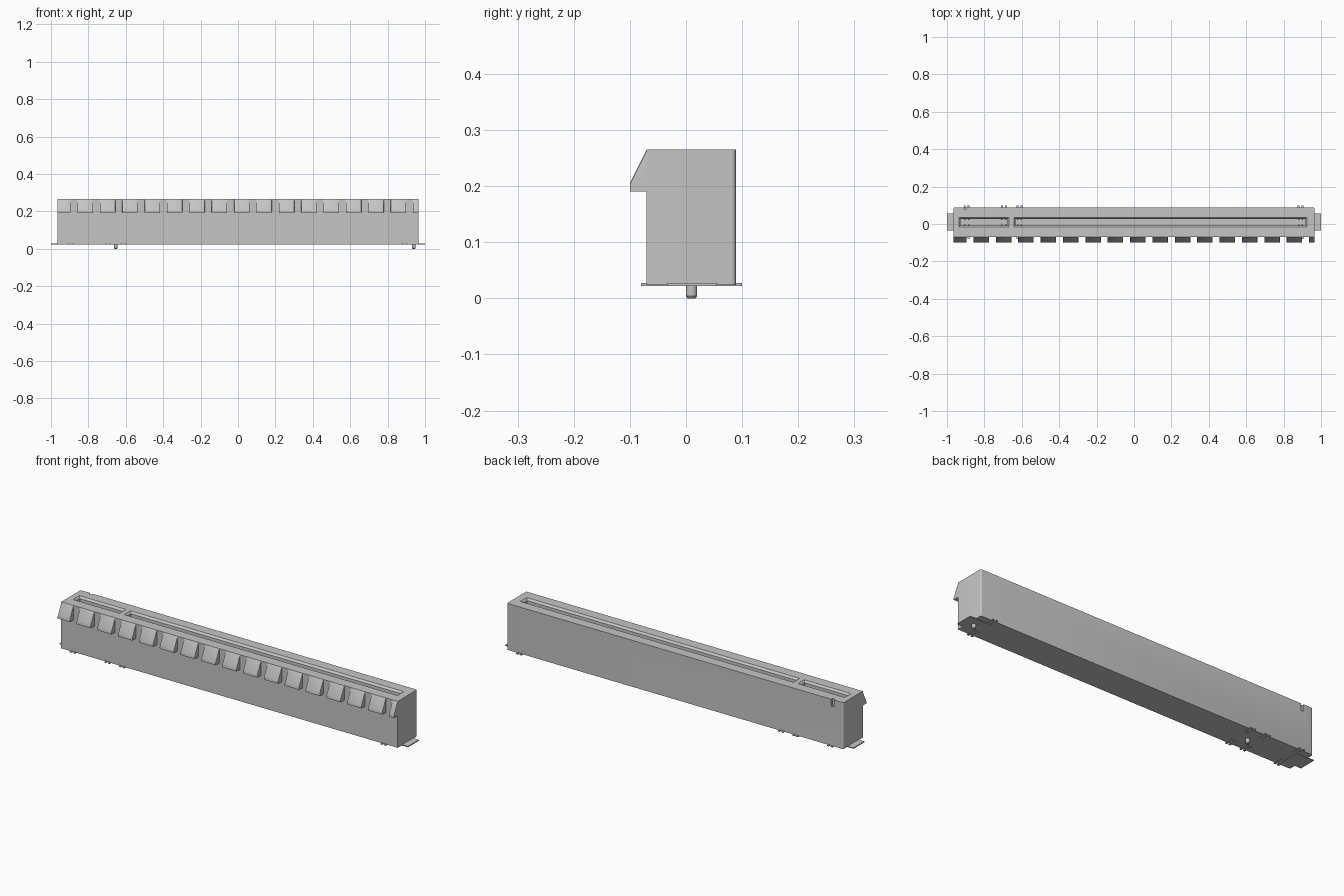
import bpy, bmesh, math
from mathutils import Matrix, Vector

cube = bpy.data.objects.get("Cube")
if cube:
    bpy.data.objects.remove(cube, do_unlink=True)

grey = bpy.data.materials.new("light grey")
grey.use_nodes = True
COLOUR = (0.56, 0.56, 0.56, 1.0)
grey.diffuse_color = COLOUR
grey.node_tree.nodes["Principled BSDF"].inputs["Base Color"].default_value = COLOUR

HALF = 0.966                     # half length of the housing
FRONT, BACK = -0.07, 0.089       # housing depth
BOTTOM, TOP = 0.024, 0.265       # housing height
MID = 0.01                       # centre line of the slots


def finish(name, bm):
    bmesh.ops.recalc_face_normals(bm, faces=bm.faces)
    me = bpy.data.meshes.new(name)
    bm.to_mesh(me)
    bm.free()
    me.materials.append(grey)
    ob = bpy.data.objects.new(name, me)
    bpy.context.collection.objects.link(ob)
    return ob


def add_box(bm, x0, x1, y0, y1, z0, z1):
    size = Matrix.Diagonal((x1 - x0, y1 - y0, z1 - z0, 1))
    place = Matrix.Translation(((x0 + x1) / 2, (y0 + y1) / 2, (z0 + z1) / 2))
    return bmesh.ops.create_cube(bm, size=1, matrix=place @ size)["verts"]


def loft(bm, rings):
    """Skin a closed solid through rings that have equal point counts."""
    loops = [[bm.verts.new(p) for p in ring] for ring in rings]
    n = len(loops[0])
    for a, b in zip(loops, loops[1:]):
        for i in range(n):
            j = (i + 1) % n
            bm.faces.new((a[i], a[j], b[j], b[i]))
    bm.faces.new(loops[0])
    bm.faces.new(loops[-1])


def cut(target, cutter):
    mod = target.modifiers.new("cut", 'BOOLEAN')
    mod.operation, mod.solver, mod.object = 'DIFFERENCE', 'EXACT', cutter
    deps = bpy.context.evaluated_depsgraph_get()
    me = bpy.data.meshes.new_from_object(target.evaluated_get(deps))
    target.modifiers.clear()
    target.data = me
    bpy.data.objects.remove(cutter, do_unlink=True)


# Housing with rounded rear corners
bm = bmesh.new()
add_box(bm, -HALF, HALF, FRONT, BACK, BOTTOM, TOP)
corners = [e for e in bm.edges
           if all(v.co.y > 0 for v in e.verts)
           and abs(e.verts[0].co.x - e.verts[1].co.x) < 1e-5]
bmesh.ops.bevel(bm, geom=corners, offset=0.008, segments=4, profile=0.5, affect='EDGES')
housing = finish("housing", bm)

# Two card slots with a sloping lead-in
for x0, x1 in ((-0.936, -0.668), (-0.642, 0.926)):
    bm = bmesh.new()
    rings = []
    for inset, z in ((0.009, 0.06), (0.009, TOP - 0.010), (0, TOP), (0, TOP + 0.02)):
        a, b, h = x0 + inset, x1 - inset, 0.026 - inset
        rings.append([(a, MID - h, z), (b, MID - h, z), (b, MID + h, z), (a, MID + h, z)])
    loft(bm, rings)
    cut(housing, finish("slot_cutter", bm))

# Marker notch at the top of the rear wall
bm = bmesh.new()
add_box(bm, -0.912, -0.896, BACK - 0.010, BACK + 0.02, TOP - 0.036, TOP + 0.02)
cut(housing, finish("notch_cutter", bm))

# Row of wedge teeth along the front
PITCH, WIDTH, FIRST = 0.1196, 0.083, -0.978
PROFILE = [(FRONT + 0.006, TOP), (FRONT, TOP), (-0.1, 0.205), (-0.1, 0.19),
           (FRONT + 0.006, 0.19)]
bm = bmesh.new()
for k in range(17):
    x0 = max(FIRST + k * PITCH, -HALF)
    x1 = min(FIRST + k * PITCH + WIDTH, HALF)
    loft(bm, [[(x, y, z) for y, z in PROFILE] for x in (x0, x1)])
# Soften the side edges of every sloping face
slopes = [e for e in bm.edges
          if abs(e.verts[0].co.x - e.verts[1].co.x) < 1e-5
          and abs(e.verts[0].co.y - e.verts[1].co.y) > 0.02
          and abs(e.verts[0].co.z - e.verts[1].co.z) > 0.04]
bmesh.ops.bevel(bm, geom=slopes, offset=0.004, segments=2, profile=0.5, affect='EDGES')
finish("front_teeth", bm)

# Contact pairs: solder feet on both sides and spring tips inside the slots
PIN_X = [-0.905, -0.884, -0.706, -0.686, -0.622, -0.602, 0.88, 0.9]
feet, tips = bmesh.new(), bmesh.new()
for x in PIN_X:
    add_box(feet, x - 0.005, x + 0.005, 0.05, 0.1, 0.022, 0.027)
    add_box(feet, x - 0.005, x + 0.005, -0.08, -0.03, 0.022, 0.027)
    for side in (-1, 1):
        y = MID + side * 0.0155
        add_box(tips, x - 0.004, x + 0.004, y - 0.003, y + 0.003, 0.05, TOP - 0.03)
finish("solder_feet", feet)
finish("contact_tips", tips)

# Flat mounting tabs at both ends
for name, side in (("left_tab", 1), ("right_tab", -1)):
    bm = bmesh.new()
    a, b = sorted((side * 0.9, side * 1.0))
    add_box(bm, a, b, -0.034, 0.055, 0.022, 0.027)
    finish(name, bm)

# Round locating pegs with chamfered tips
for name, x in (("left_peg", 0.94), ("right_peg", -0.653)):
    bm = bmesh.new()
    rings = []
    for r, z in ((0.007, 0), (0.010, 0.004), (0.010, 0.03)):
        rings.append([(x + r * math.cos(t * math.tau / 24),
                       MID + r * math.sin(t * math.tau / 24), z) for t in range(24)])
    loft(bm, rings)
    finish(name, bm)

# Smooth the rounded parts while keeping edges sharp
bpy.ops.object.select_all(action='DESELECT')
for name in ("housing", "front_teeth", "left_peg", "right_peg"):
    ob = bpy.data.objects[name]
    ob.select_set(True)
    bpy.context.view_layer.objects.active = ob
bpy.ops.object.shade_smooth_by_angle(angle=math.radians(30))
